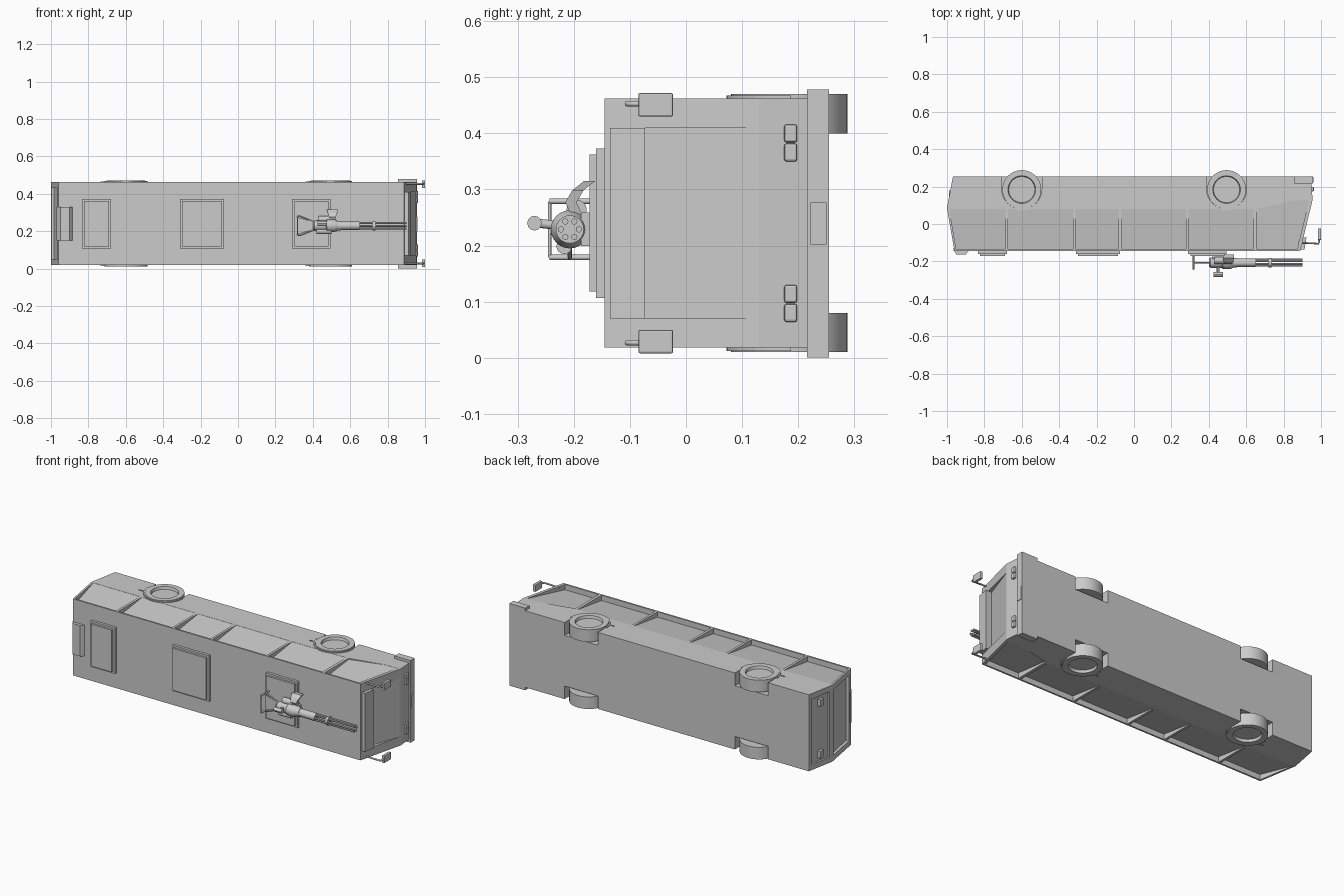
import bpy, bmesh
from math import sin, cos, pi
from mathutils import Vector

if "Cube" in bpy.data.objects:
    bpy.data.objects.remove(bpy.data.objects["Cube"])

MID = 0.24  # mirror plane between the two sides of the bus (z)


def finish(name, bm):
    bmesh.ops.remove_doubles(bm, verts=bm.verts, dist=1e-6)
    bmesh.ops.recalc_face_normals(bm, faces=bm.faces)
    me = bpy.data.meshes.new(name)
    bm.to_mesh(me)
    bm.free()
    ob = bpy.data.objects.new(name, me)
    bpy.context.collection.objects.link(ob)
    return ob


def loft(name, a, b):
    """Closed solid between two matching loops of 3D points."""
    bm = bmesh.new()
    va, vb = [bm.verts.new(p) for p in a], [bm.verts.new(p) for p in b]
    bm.faces.new(va)
    bm.faces.new(vb)
    n = len(va)
    for i in range(n):
        j = (i + 1) % n
        bm.faces.new((va[i], va[j], vb[j], vb[i]))
    return finish(name, bm)


def prism(name, pts, z0, z1):
    return loft(name, [(x, y, z0) for x, y in pts], [(x, y, z1) for x, y in pts])


def box(name, x0, x1, y0, y1, z0, z1, bevel=0):
    ob = prism(name, [(x0, y0), (x1, y0), (x1, y1), (x0, y1)], z0, z1)
    if bevel:
        m = ob.modifiers.new("bevel", 'BEVEL')
        m.width, m.segments = bevel, 2
    return ob


def lathe(name, prof, origin, axis, seg=32):
    """Turn (radius, height) points around an axis."""
    bm = bmesh.new()
    q = Vector(axis).to_track_quat('Z', 'Y')
    rings = [[bm.verts.new(q @ Vector((r * cos(2 * pi * k / seg), r * sin(2 * pi * k / seg), h)) + Vector(origin))
              for k in range(seg)] for r, h in prof]
    for a, b in zip(rings, rings[1:]):
        for k in range(seg):
            j = (k + 1) % seg
            bm.faces.new((a[k], a[j], b[j], b[k]))
    bm.faces.new(rings[0])
    bm.faces.new(rings[-1])
    ob = finish(name, bm)
    bpy.context.view_layer.objects.active = ob
    bpy.ops.object.select_all(action='DESELECT')
    ob.select_set(True)
    bpy.ops.object.shade_smooth_by_angle()
    return ob


def rod(name, p, q, r, seg=12):
    d = Vector(q) - Vector(p)
    return lathe(name, [(r, 0), (r, d.length)], p, d, seg)


def tube(name, pts, r):
    cu = bpy.data.curves.new(name, 'CURVE')
    cu.dimensions, cu.bevel_depth, cu.bevel_resolution, cu.use_fill_caps = '3D', r, 2, True
    sp = cu.splines.new('POLY')
    sp.points.add(len(pts) - 1)
    for p, c in zip(sp.points, pts):
        p.co = (*c, 1)
    ob = bpy.data.objects.new(name, cu)
    bpy.context.collection.objects.link(ob)
    return ob


def cut(ob, cutter):
    m = ob.modifiers.new("cut", 'BOOLEAN')
    m.operation, m.solver, m.object = 'DIFFERENCE', 'EXACT', cutter
    cutter.hide_render = True
    bpy.context.view_layer.objects.active = ob
    bpy.ops.object.modifier_apply(modifier=m.name)
    bpy.data.objects.remove(cutter)


# Body lying on its side: roof towards -y, floor towards +y
Z0, Z1 = 0.018, 0.4625
body = prism("bus_body", [(-0.968, 0.255), (-1, 0.085), (-0.96, -0.145), (0.888, -0.145),
                          (0.955, 0.13), (0.945, 0.255)], Z0, Z1)

# Side windows: wedge recesses, flush at the belt and deep at the roof
posts = [-0.68, -0.32, -0.075, 0.285, 0.645]
panes = [[(a + .007, .08), (b - .007, .08), (b - .007, -.135), (a + .007, -.135)] for a, b in zip(posts, posts[1:])]
panes.append([(-.987, .08), (-.687, .08), (-.687, -.135), (-.951, -.135)])
panes.append([(.655, .08), (.86, .125), (.935, .125), (.873, -.135), (.655, -.135)])
for face, s in ((Z0, -1), (Z1, 1)):
    for p in panes:
        top = max(y for x, y in p)
        inner = [(x, y, face - s * (0.001 + 0.03 * (top - y) / (top + .135))) for x, y in p]
        cut(body, loft("window_cutter", [(x, y, face + s * .03) for x, y in p], inner))
    # Wheel arches
    for x in (-0.6, 0.495):
        zc = face - s * 0.075
        cut(body, lathe("arch_cutter", [(.107, 0), (.107, .12)], (x, .187, zc), (0, 0, s), 40))
        cut(body, box("arch_cutter", x - .107, x + .107, .187, .3, *sorted((zc, face + s * .04))))

# Windscreen and rear recesses
cut(body, prism("screen_cutter", [(.952, .122), (.884, -.073), (1.0, -.073), (1.0, .122)], .07, .41))
cut(body, prism("rear_window_cutter", [(-.983, .07), (-.945, -.12), (-1.1, -.12), (-1.1, .07)], .05, .43))
cut(body, prism("rear_panel_cutter", [(-.985, .105), (-.96, .235), (-1.1, .235), (-1.1, .105)], .05, .43))
prism("destination_sign", [(.885, -.135), (.912, -.135), (.922, -.073), (.9, -.073)], .07, .41)

# Bumper and plate
box("front_bumper", .855, .957, .216, .255, .001, .478)
box("front_plate", .955, .96, .222, .25, .202, .277)

# Roof hatches and rear roof unit
for x0, x1 in ((-.835, -.68), (-.31, -.075), (.29, .495)):
    box("hatch_base", x0, x1, -.16, -.14, .107, .373)
    box("hatch_lid", x0 + .011, x1 - .011, -.172, -.155, .118, .362)
prism("roof_unit", [(-.97, -.13), (-.95, -.163), (-.9, -.163), (-.88, -.14)], .15, .33)

# Parts repeated on both sides of the bus
for s in (-1, 1):
    def zz(a, b):
        return sorted((MID + s * a, MID + s * b))
    for x in (-0.6, 0.495):
        lathe("wheel", [(.104, 0), (.104, .07), (.074, .07), (.07, .055), (0.03, .055)],
              (x, .184, MID + s * .16), (0, 0, s), 40)
        rim = [(.107, .0), (.115, .0), (.115, .006), (.107, .006)]
        bm = bmesh.new()
        arc = [[bm.verts.new((x + r * cos(a), .187 - r * sin(a), MID + s * (.2215 + h))) for r, h in rim]
               for a in [pi * k / 16 for k in range(17)]]
        for u, v in zip(arc, arc[1:]):
            for k in range(4):
                bm.faces.new((u[k], u[(k + 1) % 4], v[(k + 1) % 4], v[k]))
        finish("arch_lip", bm)
        box("side_marker", x - .135, x - .112, .142, .147, *zz(.215, .226))
    for i in (0, 1):
        a = .11 + .034 * i
        box("headlight", .94, .962, .175, .198, *zz(a, a + .032), bevel=.004)
    box("rear_light", -.99, -.968, .15, .18, *zz(.13, .17))
    # Mirrors
    zm = MID + s * .213
    tube("mirror_arm", [(.88, -.1, zm), (.985, -.105, zm), (.99, -.095, zm), (.99, -.07, zm)], .005)
    box("mirror", .984, 1.0, -.085, -.023, *zz(.19, .232), bevel=.003)

# Roof-mounted rotary gun
GY, GZ = -.207, .229


def gun(name, prof, x):
    return lathe(name, prof, (x, GY, GZ), (1, 0, 0), 24)


for k in range(6):
    y, z = GY + .016 * cos(k * pi / 3), GZ + .016 * sin(k * pi / 3)
    rod("gun_barrel", (.5, y, z), (.9, y, z), .0055, 10)
for x in (.535, .72):
    gun("barrel_clamp", [(.008, 0), (.025, 0), (.025, .015), (.008, .015)], x)
gun("barrel_sleeve", [(.022, 0), (.022, .1)], .55)
gun("gun_body", [(.02, 0), (.028, .01), (.028, .07), (.034, .075), (.034, .115), (.022, .14), (.01, .14)], .4)
rod("drive_motor", (.43, GY + .012, GZ + .035), (.5, GY + .012, GZ + .035), .018, 16)
rod("gun_motor_side", (.42, GY - .01, GZ - .03), (.5, GY - .01, GZ - .03), .014, 16)
rod("mount_post", (.46, -.15, GZ), (.46, GY, GZ), .011)
box("mount_cradle", .42, .53, -.187, -.172, GZ - .03, GZ + .03)

# Ammo chute
chute = [(-.195, .255), (-.205, .277), (-.193, .298), (-.172, .315)]
for (y0, z0), (y1, z1), w in zip(chute, chute[1:], (.018, .023, .03)):
    loft("ammo_chute", [(.505 - w + .004, y0 - .01, z0), (.505 + w - .004, y0 - .01, z0),
                        (.505 + w - .004, y0 + .01, z0), (.505 - w + .004, y0 + .01, z0)],
         [(.505 - w, y1 - .01, z1), (.505 + w, y1 - .01, z1), (.505 + w, y1 + .01, z1), (.505 - w, y1 + .01, z1)])

# Sight and grip frame
rod("sight_stem", (.45, -.22, .235), (.45, -.265, .24), .008)
rod("sight", (.425, -.27, .24), (.475, -.27, .24), .013, 12)
for s in (-1, 1):
    tube("grip_arm", [(.41, GY, GZ + s * .02), (.335, GY, GZ + s * .05), (.315, GY, GZ + s * .05)], .004)
    tube("grip", [(.318, -.17, GZ + s * .05), (.318, -.243, GZ + s * .05)], .005)
tube("grip_bar", [(.318, -.243, GZ - .05), (.318, -.243, GZ + .05)], .003)
loft("grip_plate", [(.322, -.21, .185), (.322, -.204, .185), (.322, -.204, .273), (.322, -.21, .273)],
     [(.41, -.21, .21), (.41, -.204, .21), (.41, -.204, .25), (.41, -.21, .25)])
